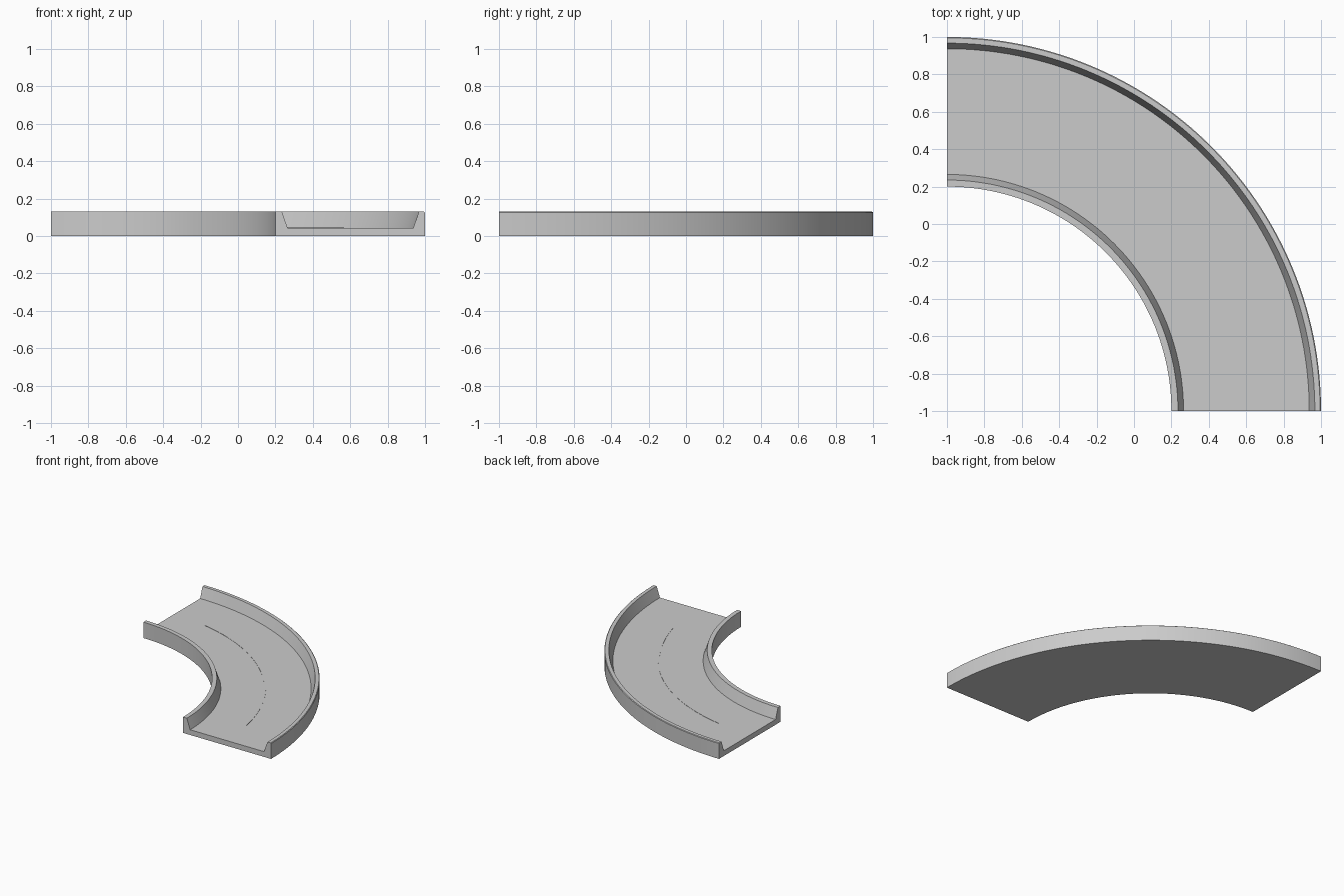
import bpy, bmesh
from math import cos, sin, pi, radians

if "Cube" in bpy.data.objects:
    bpy.data.objects.remove(bpy.data.objects["Cube"])

CX = CY = -1.0      # bend centre
SEG = 64


def finish(bm, name):
    bmesh.ops.recalc_face_normals(bm, faces=bm.faces)
    me = bpy.data.meshes.new(name)
    bm.to_mesh(me)
    bm.free()
    ob = bpy.data.objects.new(name, me)
    bpy.context.collection.objects.link(ob)
    bpy.ops.object.select_all(action='DESELECT')
    ob.select_set(True)
    bpy.context.view_layer.objects.active = ob
    bpy.ops.object.shade_smooth_by_angle(angle=radians(20))
    return ob


def arc_sweep(name, section, a0, a1, seg):
    """Sweep a closed (radius, z) section, given as a function of t, around the bend."""
    bm = bmesh.new()
    rings = []
    for i in range(seg + 1):
        t = i / seg
        a = a0 + (a1 - a0) * t
        rings.append([bm.verts.new((CX + r * cos(a), CY + r * sin(a), z))
                      for r, z in section(t)])
    n = len(rings[0])
    for p, q in zip(rings, rings[1:]):
        for j in range(n):
            k = (j + 1) % n
            bm.faces.new((p[j], p[k], q[k], q[j]))
    bm.faces.new(rings[0])
    bm.faces.new(rings[-1])
    return finish(bm, name)


# Quarter-turn channel: flat bottom, thin floor, two side walls with sloped inner faces
channel = [(1.2, 0), (2.0, 0), (2.0, 0.126), (1.995, 0.13), (1.967, 0.13),
           (1.937, 0.043), (1.265, 0.043), (1.235, 0.13), (1.2, 0.13)]
arc_sweep("curved_channel", lambda t: channel, 0, pi / 2, SEG)


# Thin tapered centre line on the floor
def line_section(t):
    w = 0.0005 + 0.005 * sin(pi * t)
    return [(1.595 - w, 0.041), (1.595 + w, 0.041),
            (1.595 + w, 0.045), (1.595 - w, 0.045)]


arc_sweep("floor_centre_line", line_section, radians(10.8), radians(79.2), 48)
